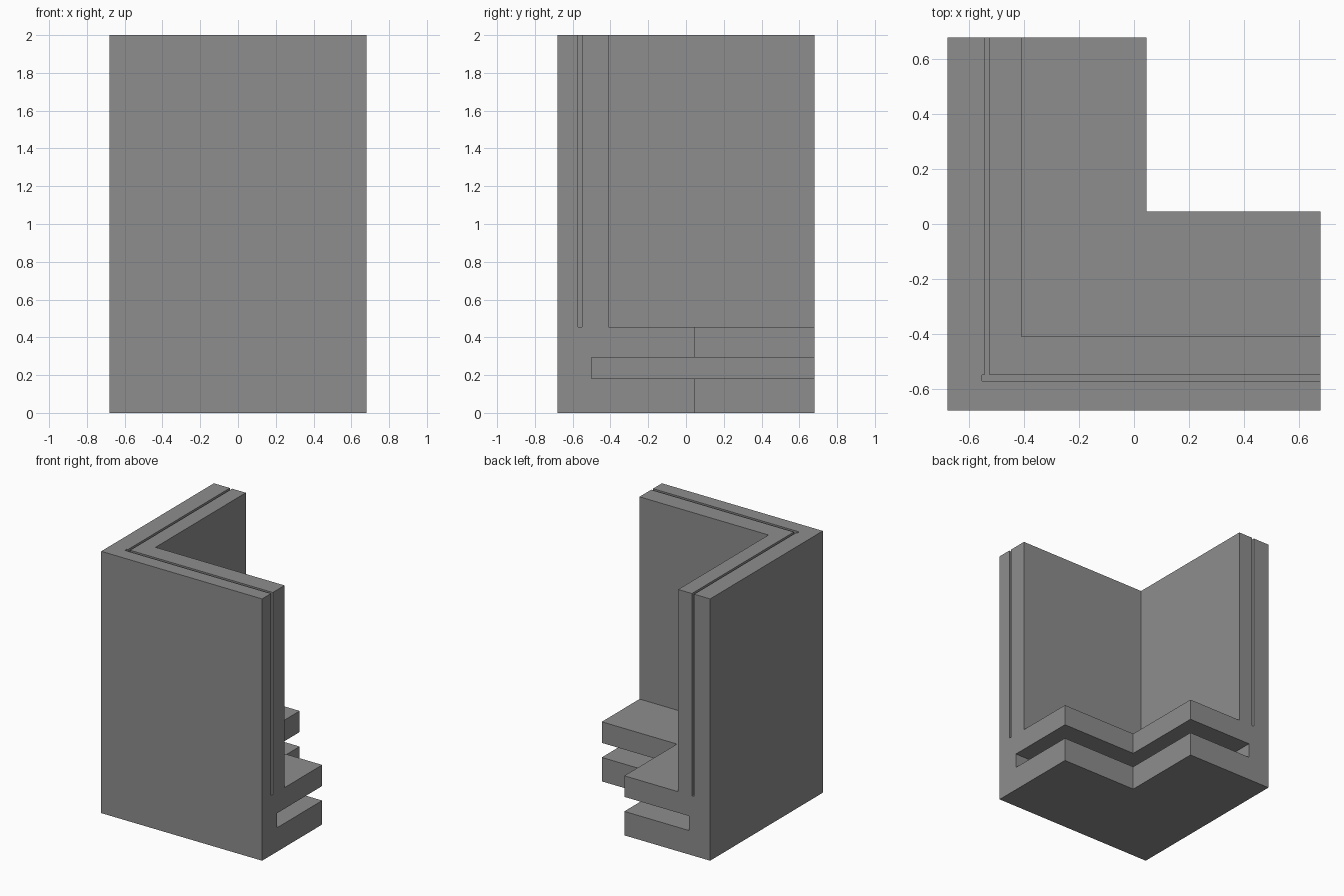
import bpy, bmesh

if "Cube" in bpy.data.objects:
    bpy.data.objects.remove(bpy.data.objects["Cube"])

H = 0.68          # half width of the plan
FAR = 0.9         # cutters overshoot the open ends


def prism(name, points, z0, z1):
    """Extrude a plan outline (counter-clockwise) from z0 to z1."""
    bm = bmesh.new()
    face = bm.faces.new([bm.verts.new((x, y, z0)) for x, y in points])
    top = bmesh.ops.extrude_face_region(bm, geom=[face])["geom"]
    bmesh.ops.translate(bm, vec=(0, 0, z1 - z0),
                        verts=[v for v in top if isinstance(v, bmesh.types.BMVert)])
    bmesh.ops.recalc_face_normals(bm, faces=bm.faces)
    mesh = bpy.data.meshes.new(name)
    bm.to_mesh(mesh)
    bm.free()
    obj = bpy.data.objects.new(name, mesh)
    bpy.context.collection.objects.link(obj)
    return obj


def corner(a, b, end):
    """L-shaped outline between offsets a (outer) and b (inner)."""
    return [(a, a), (end, a), (end, b), (b, b), (b, end), (a, end)]


grey = bpy.data.materials.new("grey")
grey.diffuse_color = (0.27, 0.27, 0.27, 1)
grey.use_nodes = True
grey.node_tree.nodes["Principled BSDF"].inputs["Base Color"].default_value = grey.diffuse_color

# Solid L-shaped corner block
frame = prism("corner_frame", corner(-H, 0.045, H), 0, 2)
frame.data.materials.append(grey)

# Space above the ledge, groove around the ledge, thin slot down the walls
cutters = [
    prism("upper_space_cutter", [(-0.41, -0.41), (FAR, -0.41), (FAR, FAR), (-0.41, FAR)],
          0.455, 2.2),
    prism("ledge_groove_cutter", [(-0.50, -0.50), (FAR, -0.50), (FAR, FAR), (-0.50, FAR)],
          0.183, 0.294),
    prism("wall_slot_cutter", [(-0.555, -0.573), (FAR, -0.573), (FAR, -0.551),
                               (-0.526, -0.551), (-0.526, FAR), (-0.545, FAR),
                               (-0.545, -0.551), (-0.555, -0.551)], 0.455, 2.2),
]
bpy.context.view_layer.objects.active = frame
for cutter in cutters:
    mod = frame.modifiers.new(cutter.name, "BOOLEAN")
    mod.operation = "DIFFERENCE"
    mod.solver = "EXACT"
    mod.object = cutter
    bpy.ops.object.modifier_apply(modifier=mod.name)
    bpy.data.objects.remove(cutter)
